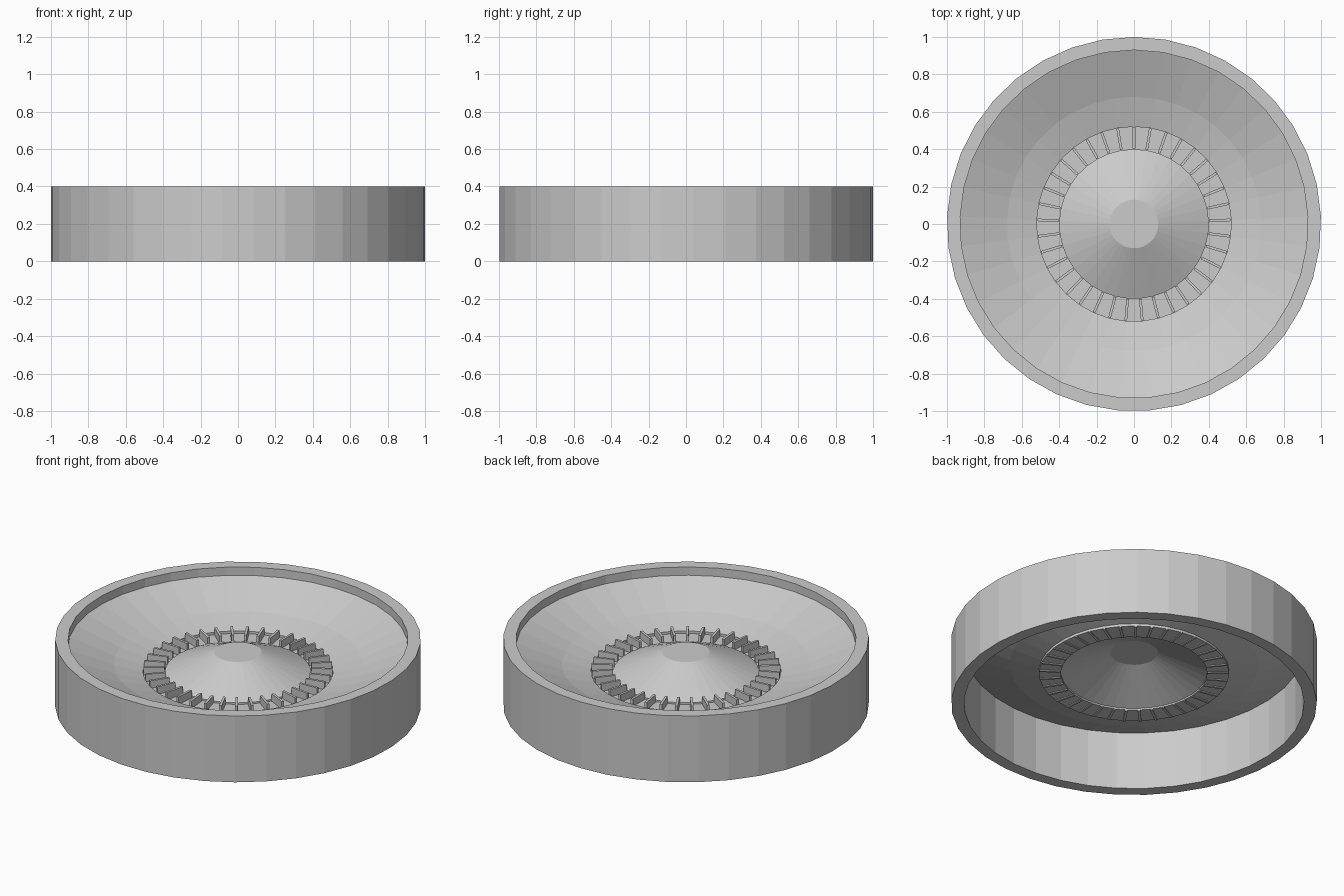
import bpy, bmesh, math
from mathutils import Matrix

if "Cube" in bpy.data.objects:
    bpy.data.objects.remove(bpy.data.objects["Cube"])

SIDES = 37                      # one facet and one divider per pocket
STEP = 2 * math.pi / SIDES


def make_object(name, bm):
    mesh = bpy.data.meshes.new(name)
    bm.to_mesh(mesh)
    bm.free()
    obj = bpy.data.objects.new(name, mesh)
    bpy.context.collection.objects.link(obj)
    return obj


def revolve(name, profile, closed=False, cap=False):
    """Spin an (r, z) profile listed from outside to inside; faces point up."""
    bm = bmesh.new()
    rings = []
    for r, z in profile:
        rings.append([bm.verts.new((r * math.cos(math.pi / 2 + k * STEP),
                                    r * math.sin(math.pi / 2 + k * STEP), z))
                      for k in range(SIDES)])
    pairs = list(zip(rings, rings[1:]))
    if closed:
        pairs.append((rings[-1], rings[0]))
    for a, b in pairs:
        for k in range(SIDES):
            n = (k + 1) % SIDES
            bm.faces.new((a[k], a[n], b[n], b[k]))
    if cap:
        bm.faces.new(rings[-1])
    return make_object(name, bm)


# Outer wall, open underneath
revolve("outer_rim", [(1, 0), (1, 0.4), (0.93, 0.4), (0.93, 0)], closed=True)

# Sloping bowl with a shallower inner part
revolve("bowl", [(0.93, 0.35), (0.68, 0.25), (0.52, 0.205)])

# Recessed pocket channel
revolve("pocket_ring", [(0.52, 0.205), (0.52, 0.19), (0.40, 0.19), (0.40, 0.20)])

# Central cone with flat top
revolve("hub_cone", [(0.40, 0.20), (0.13, 0.32)], cap=True)

# Radial pocket dividers
bm = bmesh.new()
for k in range(SIDES):
    m = (Matrix.Rotation(math.pi / 2 + k * STEP, 4, 'Z')
         @ Matrix.Translation((0.46, 0, 0.21))
         @ Matrix.Diagonal((0.115, 0.014, 0.05, 1)))
    bmesh.ops.create_cube(bm, size=1, matrix=m)
make_object("pocket_dividers", bm)
